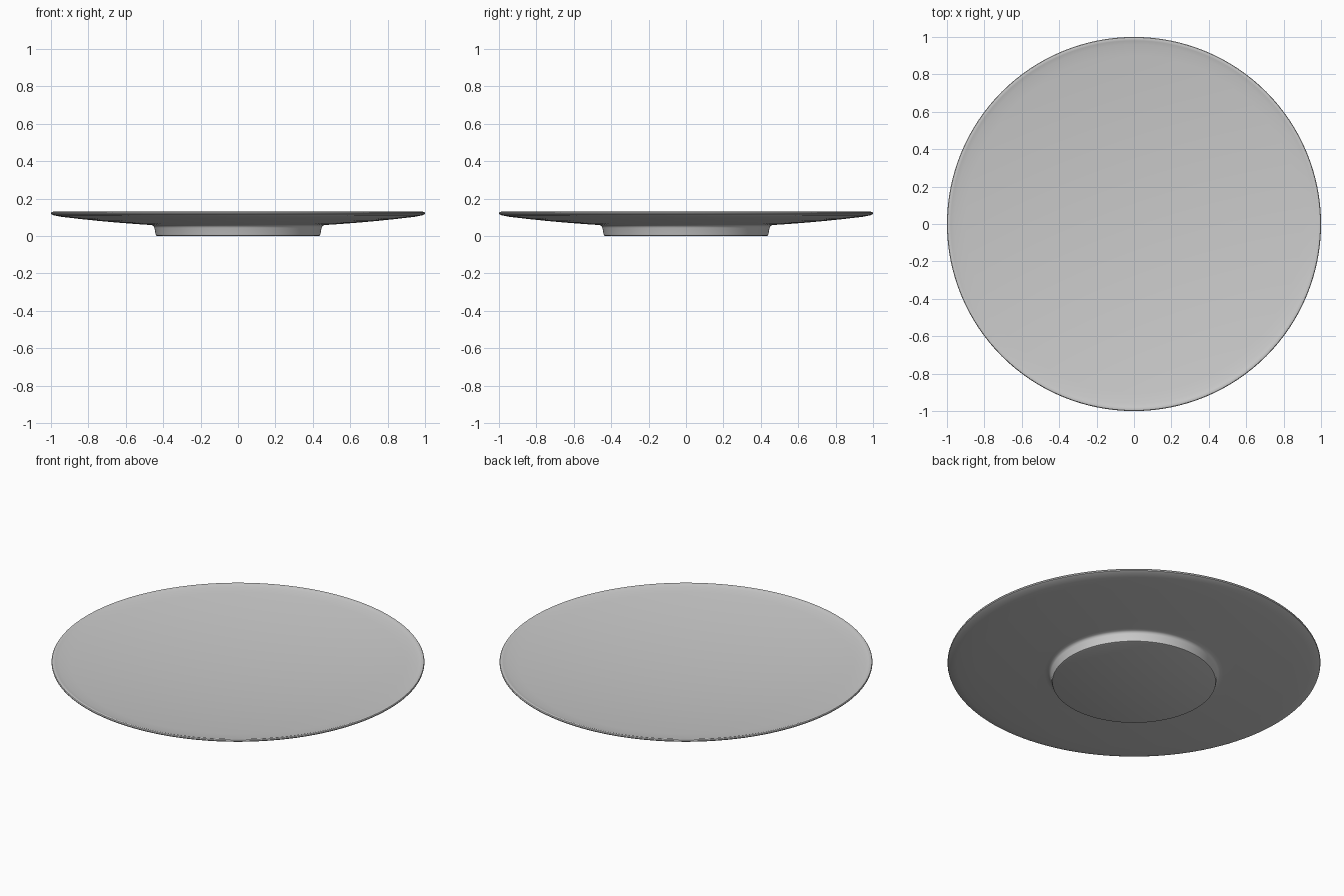
import bpy, bmesh, math

if "Cube" in bpy.data.objects:
    bpy.data.objects.remove(bpy.data.objects["Cube"])

SEGMENTS = 128

# Half cross-section (radius, height): shallow dish, rounded rim, curved underside, foot
dish = [(r, 0.066 + 0.061 * r * r) for r in (0, 0.1, 0.2, 0.3, 0.4, 0.5, 0.6, 0.7, 0.8, 0.9, 0.96)]
rim = [(0.98, 0.127), (0.99, 0.13), (0.997, 0.128), (1.0, 0.123), (0.998, 0.117), (0.985, 0.111)]
under = [(r, 0.045 + 0.065 * r * r) for r in (0.95, 0.85, 0.75, 0.65, 0.55, 0.48)]
foot = [(0.46, 0.058), (0.451, 0.053), (0.447, 0.044), (0.441, 0.012), (0.438, 0.003), (0.43, 0), (0, 0)]

# Saucer turned on a lathe
bm = bmesh.new()
verts = [bm.verts.new((r, 0, z)) for r, z in dish + rim + under + foot]
edges = [bm.edges.new(pair) for pair in zip(verts, verts[1:])]
bmesh.ops.spin(bm, geom=verts + edges, cent=(0, 0, 0), axis=(0, 0, 1),
               angle=math.tau, steps=SEGMENTS, use_duplicate=False)
bmesh.ops.remove_doubles(bm, verts=bm.verts, dist=1e-5)
bmesh.ops.recalc_face_normals(bm, faces=bm.faces)

mesh = bpy.data.meshes.new("saucer_plate")
bm.to_mesh(mesh)
bm.free()
saucer = bpy.data.objects.new("saucer_plate", mesh)
bpy.context.collection.objects.link(saucer)

# Smooth glaze with crisp foot edge
bpy.context.view_layer.objects.active = saucer
saucer.select_set(True)
bpy.ops.object.shade_smooth_by_angle(angle=math.radians(40))
